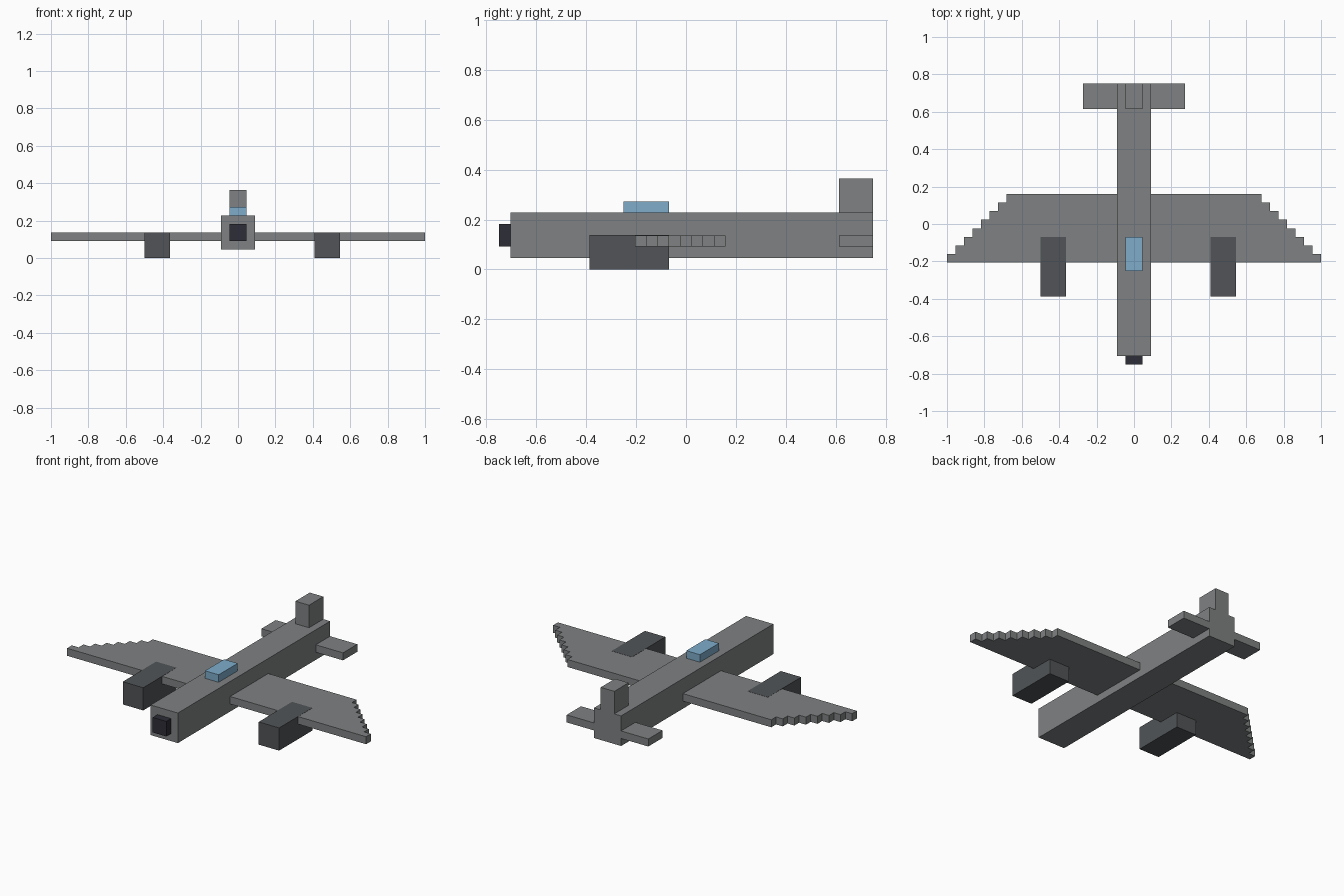
import bpy
import bmesh

if "Cube" in bpy.data.objects:
    bpy.data.objects.remove(bpy.data.objects["Cube"])

U = 2 / 44          # block size: the wingspan is 44 blocks
Y0 = -0.75          # nose tip, where block row 0 starts


def material(name, rgb):
    lin = [((c / 255 + 0.055) / 1.055) ** 2.4 for c in rgb]
    m = bpy.data.materials.new(name)
    m.diffuse_color = (*lin, 1)
    m.use_nodes = True
    m.node_tree.nodes["Principled BSDF"].inputs["Base Color"].default_value = m.diffuse_color
    return m


GREY = material("hull grey", (126, 129, 130))
DARK = material("engine dark grey", (81, 84, 87))
BLACK = material("nose black", (45, 45, 55))
BLUE = material("canopy blue", (126, 172, 202))


def prism(name, outline, z0, z1, mat):
    """Extrude an outline given in block units (x, row) from z0 to z1."""
    bm = bmesh.new()
    face = bm.faces.new([bm.verts.new((x * U, Y0 + y * U, z0 * U)) for x, y in outline])
    ext = bmesh.ops.extrude_face_region(bm, geom=[face])
    for v in ext["geom"]:
        if isinstance(v, bmesh.types.BMVert):
            v.co.z = z1 * U
    bmesh.ops.recalc_face_normals(bm, faces=bm.faces)
    me = bpy.data.meshes.new(name)
    bm.to_mesh(me)
    bm.free()
    me.materials.append(mat)
    ob = bpy.data.objects.new(name, me)
    bpy.context.collection.objects.link(ob)
    return ob


def box(name, x0, x1, y0, y1, z0, z1, mat):
    return prism(name, [(x0, y0), (x1, y0), (x1, y1), (x0, y1)], z0, z1, mat)


# Body, nose and canopy
box("fuselage", -2, 2, 1, 33, 1, 5, GREY)
box("nose", -1, 1, 0, 1, 2, 4, BLACK)
box("canopy", -1, 1, 11, 15, 5, 6, BLUE)

# Tail
box("tail_fin", -1, 1, 30, 33, 5, 8, GREY)

for side, s in (("right", 1), ("left", -1)):
    # Wing with a stepped tip, one block shorter on each row
    tip = [p for i in range(8) for p in ((22 - i, 12 + i), (22 - i, 13 + i))]
    outline = [(2, 12)] + tip + [(2, 20)]
    prism(side + "_wing", [(s * x, y) for x, y in outline], 2, 3, GREY)
    box(side + "_tailplane", s * 2, s * 6, 30, 33, 2, 3, GREY)

# Engines (one block off symmetric), tops just proud of the wing skin
for side, x in (("right", 9), ("left", -11)):
    box(side + "_engine", x, x + 3, 8, 15, 0, 3.02, DARK)
